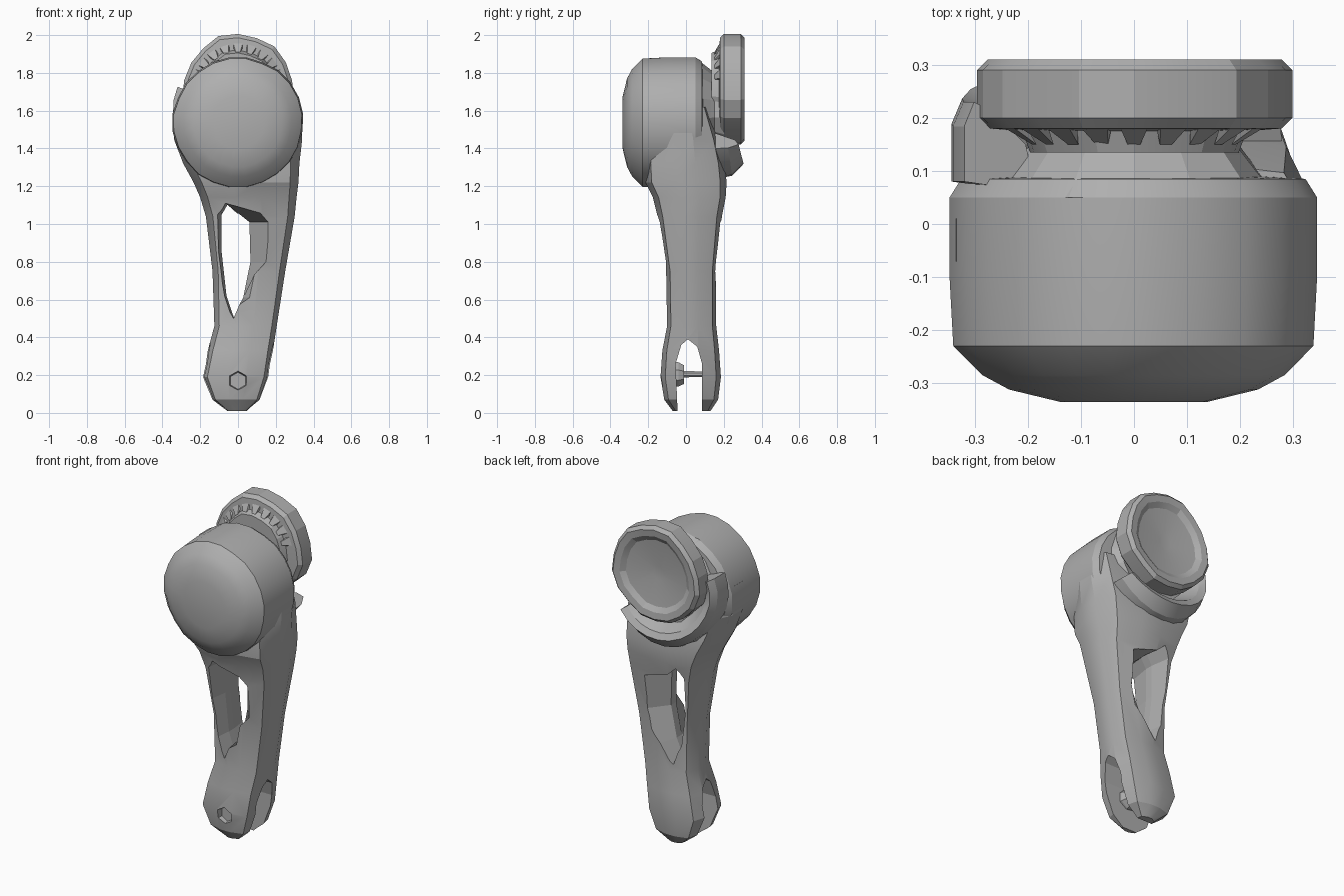
import bpy, bmesh, math, random
from mathutils import Vector

random.seed(4)
cube = bpy.data.objects.get("Cube")
if cube:
    bpy.data.objects.remove(cube, do_unlink=True)

grey = bpy.data.materials.new("cast_grey")
grey.use_nodes = True
grey.diffuse_color = (0.43, 0.43, 0.43, 1)
grey.node_tree.nodes["Principled BSDF"].inputs["Base Color"].default_value = (0.43, 0.43, 0.43, 1)


def loft(name, rings):
    """Skin equal-length rings of points and cap both ends."""
    bm = bmesh.new()
    loops = [[bm.verts.new(p) for p in ring] for ring in rings]
    n = len(loops[0])
    for a, b in zip(loops, loops[1:]):
        for i in range(n):
            j = (i + 1) % n
            bm.faces.new((a[i], a[j], b[j], b[i]))
    bm.faces.new(loops[0])
    bm.faces.new(loops[-1])
    bmesh.ops.recalc_face_normals(bm, faces=bm.faces)
    mesh = bpy.data.meshes.new(name)
    bm.to_mesh(mesh)
    bm.free()
    mesh.materials.append(grey)
    obj = bpy.data.objects.new(name, mesh)
    bpy.context.collection.objects.link(obj)
    return obj


def lathe(name, profile, z, sides, wobble=0.0):
    """Turn a (y, radius) profile about the y axis, with an uneven rim."""
    scale = [1 + random.uniform(-wobble, wobble) for _ in range(sides)]
    angles = [2 * math.pi * (i + 0.5) / sides for i in range(sides)]
    return loft(name, [[(r * s * math.cos(a), y, z + r * s * math.sin(a))
                        for a, s in zip(angles, scale)] for y, r in profile])


def cut(target, cutter):
    cutter.hide_render = True
    cutter.hide_set(True)
    mod = target.modifiers.new(cutter.name, 'BOOLEAN')
    mod.object = cutter
    mod.operation = 'DIFFERENCE'
    mod.solver = 'EXACT'


def smooth(obj, degrees):
    bpy.ops.object.select_all(action='DESELECT')
    obj.select_set(True)
    bpy.context.view_layer.objects.active = obj
    bpy.ops.object.shade_smooth_by_angle(angle=math.radians(degrees))


def section(z, x0, x1, y0, y1, sides=12):
    """Rounded-box cross-section of the arm at height z."""
    ring = []
    for i in range(sides):
        a = 2 * math.pi * (i + 0.5) / sides
        c, s = math.cos(a), math.sin(a)
        k = max(abs(c), abs(s)) ** 0.45 * 0.98
        ring.append(((x0 + x1) / 2 + (x1 - x0) / 2 * min(1, max(-1, c / k)),
                     (y0 + y1) / 2 + (y1 - y0) / 2 * min(1, max(-1, s / k)), z))
    return ring


# Tapering arm: z, left and right edge, front and rear edge
stations = [
    (0.01, -0.06, 0.05, -0.07, 0.13), (0.07, -0.14, 0.12, -0.115, 0.17),
    (0.19, -0.19, 0.165, -0.135, 0.185), (0.33, -0.16, 0.185, -0.125, 0.175),
    (0.46, -0.125, 0.205, -0.10, 0.16), (0.75, -0.135, 0.25, -0.105, 0.16),
    (1.04, -0.17, 0.30, -0.15, 0.19), (1.14, -0.20, 0.31, -0.175, 0.21),
    (1.22, -0.235, 0.32, -0.215, 0.215), (1.32, -0.29, 0.325, -0.22, 0.205),
    (1.45, -0.34, 0.34, -0.2, 0.175), (1.62, -0.335, 0.335, -0.18, 0.12)]
arm = loft("arm", [section(*s) for s in stations])

# Long opening between the two struts, flared to front and rear
opening = [(-0.02, 0.5), (0.025, 0.61), (0.06, 0.8), (0.055, 1.01),
           (-0.05, 1.11), (-0.085, 1.05), (-0.085, 0.85), (-0.06, 0.62)]


def opening_ring(y, flare):
    return [(x * (1 + flare) if x > 0 else x * (1 + flare * 0.15), y, z) for x, z in opening]


cut(arm, loft("opening_cutter", [opening_ring(-0.3, 4.0), opening_ring(0.0, 0.1),
                                 opening_ring(0.05, 0.1), opening_ring(0.35, 4.0)]))

# Fork slot at the foot, with an arched top
slot = [(-0.04, -0.1), (-0.055, 0.26), (-0.025, 0.36), (0.01, 0.39),
        (0.06, 0.35), (0.085, 0.26), (0.085, -0.1)]
cut(arm, loft("slot_cutter", [[(x, y, z) for y, z in slot] for x in (-0.4, 0.4)]))

# Socket in the front of the foot
cut(arm, lathe("socket_cutter", [(-0.2, 0.065), (-0.1, 0.045)], 0.17, 6))
smooth(arm, 22)

# Pivot pin and its boss
smooth(lathe("pivot_pin", [(-0.06, 0.02), (0.1, 0.015)], 0.205, 8), 30)
lathe("pivot_boss", [(-0.08, 0.07), (-0.04, 0.065), (-0.01, 0.05)], 0.2, 7, 0.08)

# Main drum with a domed front and a stepped rear
drum = lathe("main_drum", [(-0.335, 0.14), (-0.312, 0.235), (-0.285, 0.285), (-0.23, 0.34),
                           (-0.1, 0.347), (0.05, 0.347), (0.085, 0.325), (0.09, 0.25)],
             1.537, 24, 0.012)
smooth(drum, 22)

# Neck joining drum and rear disc
lathe("neck", [(0.05, 0.28), (0.13, 0.215), (0.15, 0.2), (0.2, 0.22)], 1.61, 14, 0.04)

# Cradle flaring out of the arm under the disc and up one side
cradle = []
for i in range(13):
    a = math.radians(158 + 13.5 * i)
    low = max(0, -math.sin(a))
    lip = 0.23 + 0.075 * low
    cradle.append([(r * math.cos(a), y, 1.61 + r * math.sin(a) * 0.9)
                   for r, y in ((0.2, 0.06), (0.345 + 0.09 * low ** 3, 0.08),
                                (0.345 + 0.05 * low ** 3, lip * 0.8),
                                (0.325, lip), (0.285, lip - 0.02), (0.22, 0.15))])
smooth(loft("cradle", cradle), 20)

# Rear disc with a front hub, an uneven rim and a shallow dished back
disc = lathe("rear_disc", [(0.135, 0.195), (0.175, 0.21), (0.18, 0.275), (0.2, 0.295),
                           (0.29, 0.295), (0.31, 0.275), (0.305, 0.235),
                           (0.285, 0.205), (0.265, 0.04)], 1.71, 18, 0.035)
smooth(disc, 15)

# Small teeth around the front edge of the disc
for i in range(9):
    a = math.radians(20 + 17.5 * i)
    out = Vector((math.cos(a), 0, math.sin(a)))
    side = Vector((-out.z, 0, out.x)) * 0.03
    root = Vector((0, 0.15, 1.71)) + out * 0.2
    back = root + Vector((0, 0.04, 0)) + out * 0.03
    loft(f"disc_tooth_{i + 1}", [[root - side * 0.4, back - side, back - side + out * 0.035],
                                 [root + side * 0.4, back + side, back + side + out * 0.035]])
